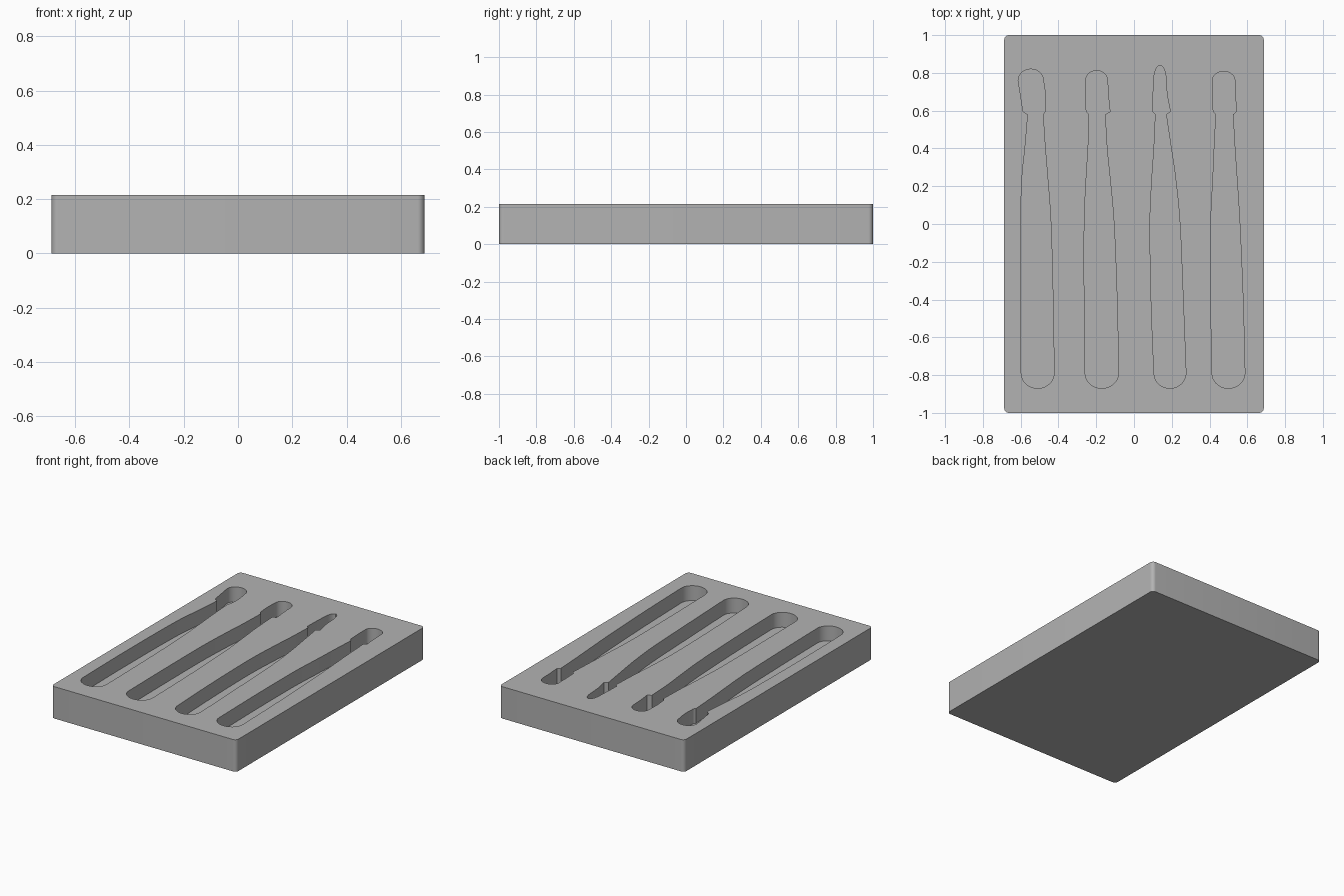
import bpy, bmesh, math

if "Cube" in bpy.data.objects:
    bpy.data.objects.remove(bpy.data.objects["Cube"])

HALF_X, HALF_Y, HEIGHT, CORNER = 0.687, 1.0, 0.214, 0.025
FLOOR = 0.114

grey = bpy.data.materials.new("plain grey")
grey.use_nodes = True
colour = (0.45, 0.45, 0.45, 1)
grey.diffuse_color = colour
grey.node_tree.nodes["Principled BSDF"].inputs["Base Color"].default_value = colour


def prism(name, outline, low, high):
    """Upright solid with the given plan outline."""
    bm = bmesh.new()
    base = bm.faces.new([bm.verts.new((x, y, low)) for x, y in outline])
    top = bmesh.ops.extrude_face_region(bm, geom=[base])["geom"]
    moved = [v for v in top if isinstance(v, bmesh.types.BMVert)]
    bmesh.ops.translate(bm, vec=(0, 0, high - low), verts=moved)
    bmesh.ops.recalc_face_normals(bm, faces=bm.faces)
    mesh = bpy.data.meshes.new(name)
    bm.to_mesh(mesh)
    bm.free()
    mesh.materials.append(grey)
    obj = bpy.data.objects.new(name, mesh)
    bpy.context.collection.objects.link(obj)
    return obj


def smooth_line(points, steps=5):
    """Curve through the points, ends included."""
    padded = [points[0]] + points + [points[-1]]
    line = []
    for a, b, c, d in zip(padded, padded[1:], padded[2:], padded[3:]):
        for i in range(steps):
            t = i / steps
            line.append(tuple(
                q + t * (r - p) / 2 + t * t * (2 * p - 5 * q + 4 * r - s) / 2
                + t ** 3 * (3 * q - p - 3 * r + s) / 2
                for p, q, r, s in zip(a, b, c, d)))
    return line + [points[-1]]


def end_cap(start, finish, rise, steps=14):
    """Half ellipse from start to finish, bulging by rise in y."""
    cap = []
    for i in range(1, steps):
        angle = math.pi * i / steps
        t = (1 - math.cos(angle)) / 2
        cap.append((start[0] + t * (finish[0] - start[0]),
                    start[1] + t * (finish[1] - start[1]) + rise * math.sin(angle)))
    return cap


# Shared stations along each pocket, back to front
HEAD_Y = (0.76, 0.68, 0.595)
BODY_Y = (0.58, 0.4, 0.24, 0.0, -0.4, -0.79)

# Left and right walls of each pocket at those stations, and the tip position
POCKETS = [
    dict(tip=0.82, head_l=(-.613, -.60, -.587), head_r=(-.48, -.469, -.472),
         body_l=(-.562, -.577, -.593, -.60, -.602, -.597),
         body_r=(-.482, -.47, -.457, -.44, -.429, -.423)),
    dict(tip=0.812, head_l=(-.256, -.258, -.252), head_r=(-.14, -.136, -.127),
         body_l=(-.237, -.243, -.253, -.263, -.263, -.259),
         body_r=(-.153, -.143, -.127, -.106, -.09, -.082)),
    dict(tip=0.84, head_l=(.105, .101, .099), head_r=(.17, .176, .193),
         body_l=(.114, .106, .095, .085, .091, .106),
         body_r=(.17, .197, .22, .243, .26, .275)),
    dict(tip=0.808, head_l=(.415, .416, .42), head_r=(.534, .537, .542),
         body_l=(.434, .425, .418, .407, .407, .413),
         body_r=(.524, .534, .545, .56, .577, .587)),
]


def pocket_outline(tip, head_l, head_r, body_l, body_r):
    left_head = smooth_line(list(zip(head_l, HEAD_Y)))
    left_body = smooth_line(list(zip(body_l, BODY_Y)))
    right_body = smooth_line(list(zip(body_r, BODY_Y)))[::-1]
    right_head = smooth_line(list(zip(head_r, HEAD_Y)))[::-1]
    front = end_cap(left_body[-1], right_body[0], -0.08)
    back = end_cap(right_head[-1], left_head[0], tip - HEAD_Y[0])
    return left_head + left_body + front + right_body + right_head + back


# Block with rounded upright corners
block = []
for quarter, (sx, sy) in enumerate([(1, 1), (-1, 1), (-1, -1), (1, -1)]):
    for i in range(9):
        a = (quarter + i / 8) * math.pi / 2
        block.append((sx * (HALF_X - CORNER) + CORNER * math.cos(a),
                      sy * (HALF_Y - CORNER) + CORNER * math.sin(a)))
tray = prism("tray", block, 0, HEIGHT)

# Pockets cut into the top
for number, spec in enumerate(POCKETS, 1):
    cutter = prism(f"pocket_cutter_{number}", pocket_outline(**spec), FLOOR, HEIGHT + 0.1)
    cutter.hide_render = True
    cut = tray.modifiers.new("pocket", "BOOLEAN")
    cut.operation, cut.solver, cut.object = "DIFFERENCE", "EXACT", cutter
    bpy.ops.object.select_all(action="DESELECT")
    bpy.context.view_layer.objects.active = tray
    tray.select_set(True)
    bpy.ops.object.modifier_apply(modifier=cut.name)
    bpy.data.objects.remove(cutter)

bpy.ops.object.shade_smooth_by_angle(angle=math.radians(30))
